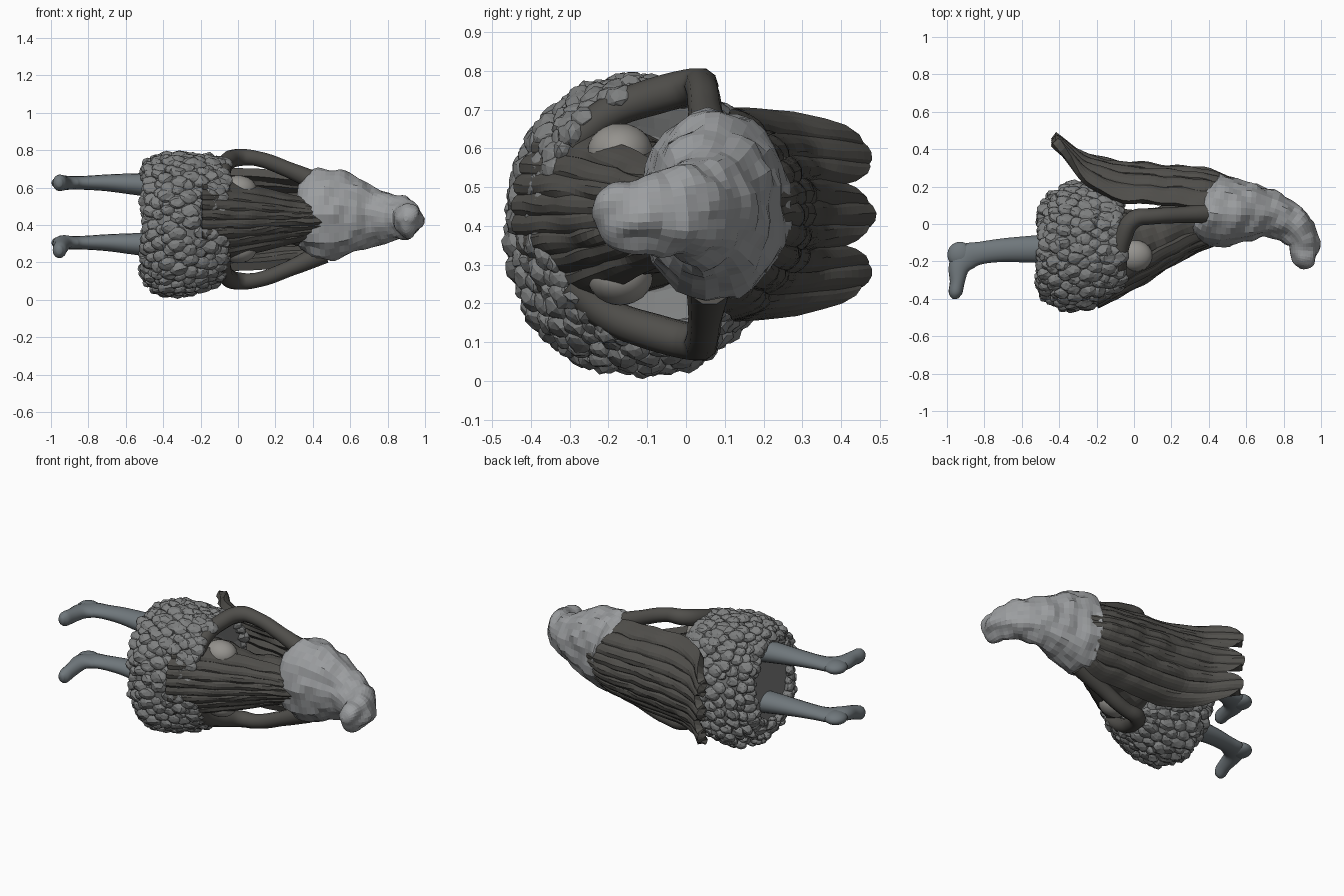
import bpy, bmesh, random
from math import sin, cos, pi, copysign
from mathutils import Vector, Matrix, noise

if "Cube" in bpy.data.objects:
    bpy.data.objects.remove(bpy.data.objects["Cube"])

random.seed(4)
ZC = 0.43


def mat(name, c):
    m = bpy.data.materials.new(name)
    m.diffuse_color = (*c, 1)
    m.use_nodes = True
    m.node_tree.nodes["Principled BSDF"].inputs["Base Color"].default_value = m.diffuse_color
    return m


STONE = mat("stone_grey", (0.33, 0.34, 0.35))
SCALE = mat("scale_grey", (0.21, 0.215, 0.215))
DARK = mat("dark_cloth", (0.08, 0.077, 0.07))
LEG = mat("blue_grey", (0.16, 0.185, 0.2))
PALE = mat("pale_skin", (0.3, 0.29, 0.27))


def finish(name, bm, m, smooth=False):
    bmesh.ops.recalc_face_normals(bm, faces=bm.faces)
    me = bpy.data.meshes.new(name)
    bm.to_mesh(me)
    bm.free()
    me.materials.append(m)
    ob = bpy.data.objects.new(name, me)
    bpy.context.collection.objects.link(ob)
    if smooth:
        me.shade_smooth()
    return ob


def lerp_keys(keys, t):
    """Smoothly interpolate a list of tuples, t in 0..1 (Catmull-Rom)."""
    f = t * (len(keys) - 1)
    i = min(int(f), len(keys) - 2)
    f -= i
    a, b, c, d = (keys[max(0, min(len(keys) - 1, i + k))] for k in (-1, 0, 1, 2))
    return [0.5 * (2 * q + (r - p) * f + (2 * p - 5 * q + 4 * r - s) * f * f
            + (3 * q - p - 3 * r + s) * f ** 3) for p, q, r, s in zip(a, b, c, d)]


def oval(g, power):
    """Point on a unit superellipse."""
    return [copysign(abs(c) ** (2 / power), c) for c in (cos(g), sin(g))]


def loft(name, keys, m, rings=24, sides=24, rough=0.0, smooth=False, power=2.0, straight=False):
    """Oval rings along a path; keys are (x, y, z, in-plane radius, z radius)."""
    bm = bmesh.new()
    rows = []
    for i in range(rings + 1):
        t = i / rings
        x, y, z, r, rz = lerp_keys(keys, t)
        a, b = lerp_keys(keys, max(0, t - .02)), lerp_keys(keys, min(1, t + .02))
        tan = Vector((b[0] - a[0], b[1] - a[1], 0)).normalized()
        nrm = Vector((0, 1, 0)) if straight else Vector((-tan.y, tan.x, 0))
        row = []
        for k in range(sides):
            u, w = oval(2 * pi * k / sides, power)
            d = nrm * u * r + Vector((0, 0, w * rz))
            p = Vector((x, y, z)) + d
            p += d.normalized() * rough * noise.noise(p * 14)
            row.append(bm.verts.new(p))
        rows.append(row)
    for a, b in zip(rows, rows[1:]):
        for k in range(sides):
            n = (k + 1) % sides
            bm.faces.new((a[k], a[n], b[n], b[k]))
    bm.faces.new(rows[0])
    bm.faces.new(rows[-1])
    return finish(name, bm, m, smooth)


def draped(name, keys, m, strands, lobes, cut, thick):
    """Pleated hanging sheet; keys are (x, y at middle, half width, y drop at edges)."""
    bm = bmesh.new()
    nu, nv = 36, strands * 6
    out = 1 if keys[-1][1] > 0 else -1
    grid = []
    for i in range(nu + 1):
        row = []
        for j in range(nv + 1):
            v = 2 * j / nv - 1
            gap = abs(sin((v + 1) / 2 * pi * lobes))
            t = i / nu * (1 - cut * (1 - gap) ** 2)
            x, y, w, drop = lerp_keys(keys, t)
            pleat = abs(sin((v + 1) / 2 * pi * strands)) * 0.022 - 0.014
            wob = 0.015 * noise.noise(Vector((x * 9, v * 5, 0)))
            row.append(bm.verts.new((x, y - drop * abs(v) ** 2.2 + out * (pleat + wob),
                                     ZC + w * v)))
        grid.append(row)
    for a, b in zip(grid, grid[1:]):
        for j in range(nv):
            bm.faces.new((a[j], a[j + 1], b[j + 1], b[j]))
    ob = finish(name, bm, m)
    s = ob.modifiers.new("thickness", 'SOLIDIFY')
    s.thickness = thick
    s.offset = 0
    return ob


# Drooping hood, from the shoulders to the bent tip
loft("hood", [(0.36, 0.10, 0.455, 0.15, 0.20), (0.42, 0.08, 0.455, 0.195, 0.245),
              (0.52, 0.07, 0.455, 0.18, 0.24), (0.63, 0.065, 0.455, 0.155, 0.20),
              (0.74, 0.05, 0.45, 0.12, 0.15), (0.84, 0.0, 0.44, 0.105, 0.12),
              (0.905, -0.08, 0.435, 0.08, 0.1), (0.91, -0.16, 0.43, 0.07, 0.09),
              (0.90, -0.215, 0.43, 0.05, 0.06), (0.895, -0.24, 0.43, 0.012, 0.015)],
     STONE, rings=40, sides=30, rough=0.022)

# Pleated cloak wrapped round the back, and long strands on the front
draped("cloak", [(0.54, 0.215, 0.15, 0.11), (0.4, 0.265, 0.22, 0.17), (0.25, 0.285, 0.235, 0.17),
                 (0.1, 0.295, 0.25, 0.17), (-0.1, 0.315, 0.255, 0.17),
                 (-0.25, 0.35, 0.25, 0.12), (-0.35, 0.40, 0.24, 0.05),
                 (-0.43, 0.465, 0.23, 0.03)],
       DARK, 9, 3, 0.22, 0.045)
draped("front_strands", [(0.44, -0.08, 0.08, -0.05), (0.3, -0.14, 0.11, -0.07),
                         (0.1, -0.265, 0.16, -0.10), (-0.05, -0.35, 0.19, -0.11),
                         (-0.2, -0.425, 0.2, -0.07)], DARK, 8, 8, 0.06, 0.04)

# Torso
loft("torso", [(0.45, 0.07, ZC, 0.13, 0.16), (0.3, 0.02, ZC, 0.13, 0.13),
               (0.15, -0.04, ZC, 0.135, 0.135), (0.0, -0.09, ZC, 0.17, 0.17),
               (-0.12, -0.11, ZC, 0.2, 0.2)], DARK, rough=0.02)

# Skirt core and its overlapping scales
SK = [(-0.475, -0.15, 0.42, 0.19, 0.27), (-0.455, -0.14, 0.41, 0.25, 0.32),
      (-0.37, -0.125, 0.40, 0.315, 0.365), (-0.26, -0.115, 0.405, 0.32, 0.36),
      (-0.15, -0.10, 0.42, 0.295, 0.335), (-0.09, -0.09, 0.43, 0.265, 0.31)]
POW = 2.2
loft("skirt", SK + [(-0.08, -0.085, ZC, 0.24, 0.29), (-0.12, -0.08, ZC, 0.16, 0.2)],
     SCALE, rough=0.015, power=POW, sides=36, straight=True)
bm = bmesh.new()
ROWS, COUNT = 11, 34
for i in range(ROWS):
    x, y, z, r, rz = lerp_keys(SK, i / (ROWS - 1))
    for k in range(COUNT):
        g = 2 * pi * (k + 0.5 * (i % 2) + random.uniform(-.2, .2)) / COUNT
        u, w = oval(g, POW)
        out = Vector((0.15 - 0.8 * (i < 2), cos(g), sin(g))).normalized()
        along = (Vector((1, 0, 0)) - out * out.x).normalized()
        rot = Matrix((along, out.cross(along), out)).transposed().to_4x4()
        size = random.uniform(0.8, 1.2)
        M = (Matrix.Translation((x + random.uniform(-.015, .015), y + r * u, z + rz * w))
             @ rot @ Matrix.Diagonal((0.046 * size, 0.036 * size, 0.026 * size, 1)))
        new = bmesh.ops.create_icosphere(bm, subdivisions=2, radius=1, matrix=M)
        for v in new["verts"]:
            v.co += out * 0.012 * noise.noise(v.co * 30)
finish("skirt_scales", bm, SCALE)

# Legs with forward-pointing feet
for side, z, toe in (("left", 0.625, 0.0), ("right", 0.305, -0.04)):
    loft("leg_" + side, [(-0.42, -0.13, z - 0.015, 0.078, 0.068),
                         (-0.55, -0.135, z - 0.007, 0.072, 0.058),
                         (-0.70, -0.14, z, 0.063, 0.045), (-0.82, -0.155, z, 0.06, 0.037),
                         (-0.89, -0.175, z, 0.07, 0.036), (-0.935, -0.23, z, 0.057, 0.04),
                         (-0.945, -0.31, z + toe / 2, 0.04, 0.043),
                         (-0.955, -0.37, z + toe, 0.036, 0.043),
                         (-0.955, -0.40, z + toe, 0.015, 0.02)],
         LEG, rings=32, sides=16, smooth=True)
    # Heel
    bm = bmesh.new()
    bmesh.ops.create_icosphere(bm, subdivisions=3, radius=1,
                               matrix=Matrix.Translation((-0.93, -0.165, z))
                               @ Matrix.Diagonal((0.068, 0.07, 0.038, 1)))
    finish("heel_" + side, bm, LEG, True)

# Bent arms resting on the skirt rim, with pale hands at the chest
for side, s in (("left", 1), ("right", -1)):
    cu = bpy.data.curves.new("arm_" + side, 'CURVE')
    cu.dimensions = '3D'
    cu.bevel_depth = 0.042
    cu.bevel_resolution = 3
    cu.resolution_u = 5
    cu.use_fill_caps = True
    path = [(0.46, 0.06, 0.18, 1.4), (0.27, 0.05, 0.265, 1.05), (0.1, 0.04, 0.325, 1.0),
            (0.0, 0.025, 0.33, 1.15), (-0.06, -0.08, 0.305, 1.15), (-0.08, -0.2, 0.26, 1.05),
            (-0.08, -0.3, 0.18, 0.95)]
    sp = cu.splines.new('BEZIER')
    sp.bezier_points.add(len(path) - 1)
    for bp, (x, y, z, r) in zip(sp.bezier_points, path):
        bp.co = (x, y, ZC + s * z)
        bp.radius = r
        bp.handle_left_type = bp.handle_right_type = 'AUTO'
    cu.materials.append(DARK)
    bpy.context.collection.objects.link(bpy.data.objects.new("arm_" + side, cu))
    bm = bmesh.new()
    bmesh.ops.create_icosphere(bm, subdivisions=3, radius=1,
                               matrix=Matrix.Translation((0.0, -0.17, ZC + s * 0.16))
                               @ Matrix.Diagonal((0.1, 0.085, 0.075, 1)))
    finish("hand_" + side, bm, PALE, True)
